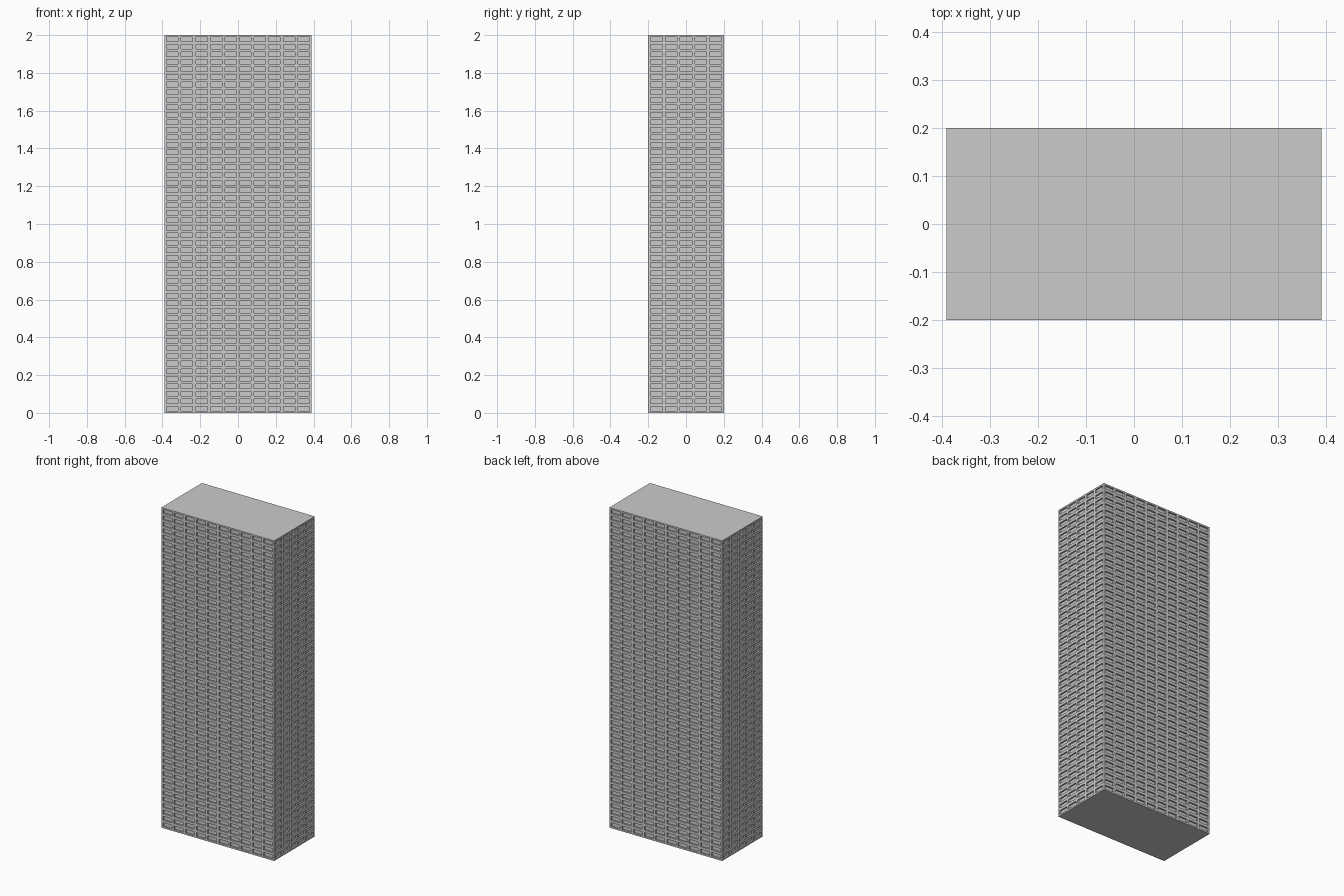
import bpy, bmesh
from mathutils import Vector

if "Cube" in bpy.data.objects:
    bpy.data.objects.remove(bpy.data.objects["Cube"])

W, D, H = 0.78, 0.40, 2.0        # overall size
COLS_X, COLS_Y, FLOORS = 10, 5, 50
FRAME = 0.008                    # half width of mullions and floor bands
RECESS = 0.010                   # window depth
POST = 0.004                     # extra solid strip at the corners

bm = bmesh.new()

# Solid tower block
bmesh.ops.create_cube(bm, size=1)
for v in bm.verts:
    v.co = Vector((v.co.x * W, v.co.y * D, (v.co.z + 0.5) * H))


def slice_axis(axis, start, end, count):
    """Cut the block into equal bays between start and end, along one axis."""
    normal = Vector((0, 0, 0))
    normal[axis] = 1
    for i in range(count + 1):
        p = start + (end - start) * i / count
        bmesh.ops.bisect_plane(bm, geom=bm.verts[:] + bm.edges[:] + bm.faces[:],
                               plane_co=normal * p, plane_no=normal)


# Bay and floor divisions, leaving narrow corner strips
slice_axis(0, -W / 2 + POST, W / 2 - POST, COLS_X)
slice_axis(1, -D / 2 + POST, D / 2 - POST, COLS_Y)
slice_axis(2, 0.002, H - 0.002, FLOORS)

# Flat, undivided roof and base
bm.normal_update()
for sign in (1, -1):
    cap = [f for f in bm.faces if f.normal.z * sign > 0.9]
    bmesh.ops.dissolve_faces(bm, faces=cap)

# Recessed windows in every bay on all four sides
bays = [f for f in bm.faces if abs(f.normal.z) < 0.1
        and min(e.calc_length() for e in f.edges) > 0.02]
bmesh.ops.inset_individual(bm, faces=bays, thickness=FRAME, use_even_offset=True)
bm.normal_update()
for f in bays:
    n = f.normal.copy()
    ret = bmesh.ops.extrude_discrete_faces(bm, faces=[f])
    for v in ret["faces"][0].verts:
        v.co -= n * RECESS

bmesh.ops.recalc_face_normals(bm, faces=bm.faces[:])
mesh = bpy.data.meshes.new("tower_block")
bm.to_mesh(mesh)
bm.free()
tower = bpy.data.objects.new("tower_block", mesh)
bpy.context.collection.objects.link(tower)
